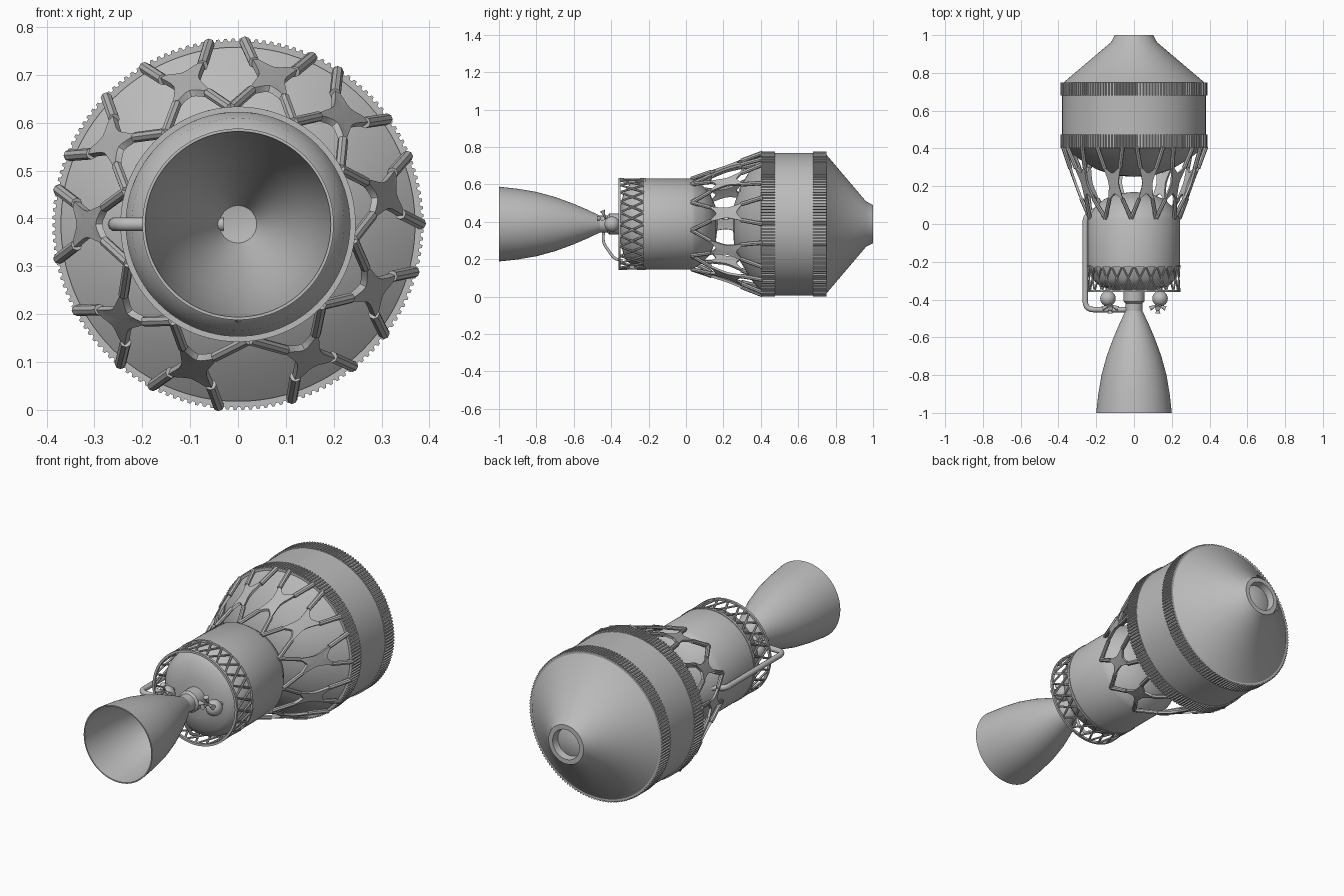
import bpy, bmesh, math
from mathutils import Vector, Matrix

if "Cube" in bpy.data.objects:
    bpy.data.objects.remove(bpy.data.objects["Cube"])

AXIS = Vector((0, 0, 0.388))
grey = bpy.data.materials.new("metal grey")
grey.diffuse_color = (0.5, 0.5, 0.5, 1)
grey.use_nodes = True
grey.node_tree.nodes["Principled BSDF"].inputs["Base Color"].default_value = grey.diffuse_color


def finish(bm, name, smooth=True):
    bmesh.ops.recalc_face_normals(bm, faces=bm.faces)
    me = bpy.data.meshes.new(name)
    bm.to_mesh(me)
    bm.free()
    ob = bpy.data.objects.new(name, me)
    bpy.context.collection.objects.link(ob)
    me.materials.append(grey)
    if smooth:
        bpy.context.view_layer.objects.active = ob
        ob.select_set(True)
        bpy.ops.object.shade_smooth_by_angle(angle=math.radians(35))
        ob.select_set(False)
    return ob


def polar(a, r, y):
    """Point at angle a (radians), radius r and station y on the long axis."""
    return AXIS + Vector((r * math.cos(a), y, r * math.sin(a)))


def lathe(name, profile, n=96, closed=False):
    """Revolve (radius, y) points around the long axis."""
    bm = bmesh.new()
    vs = [bm.verts.new(polar(0, r, y)) for r, y in profile]
    es = [bm.edges.new(p) for p in zip(vs, vs[1:])]
    if closed:
        es.append(bm.edges.new((vs[-1], vs[0])))
    bmesh.ops.spin(bm, geom=vs + es, cent=AXIS, axis=(0, 1, 0),
                   angle=2 * math.pi, steps=n, use_duplicate=False)
    bmesh.ops.remove_doubles(bm, verts=bm.verts, dist=1e-5)
    return finish(bm, name)


def bar(bm, a, b, r1, r2=None, n=8):
    d = b - a
    m = Matrix.Translation((a + b) / 2) @ d.to_track_quat('Z', 'Y').to_matrix().to_4x4()
    bmesh.ops.create_cone(bm, cap_ends=True, segments=n, radius1=r1,
                          radius2=r1 if r2 is None else r2, depth=d.length, matrix=m)


def pipe(name, points, r):
    cu = bpy.data.curves.new(name, 'CURVE')
    cu.dimensions = '3D'
    cu.bevel_depth, cu.bevel_resolution, cu.use_fill_caps = r, 3, True
    sp = cu.splines.new('POLY')
    # round each inner corner with a short quadratic bend
    pts = [Vector(p) for p in points]
    path = [pts[0]]
    for p, q, s in zip(pts, pts[1:], pts[2:]):
        k = min(0.045, (p - q).length * .45, (s - q).length * .45)
        u, v = q + (p - q).normalized() * k, q + (s - q).normalized() * k
        for i in range(6):
            t = i / 5
            path.append(u * (1 - t) ** 2 + q * 2 * t * (1 - t) + v * t * t)
    path.append(pts[-1])
    sp.points.add(len(path) - 1)
    for pt, co in zip(sp.points, path):
        pt.co = (*co, 1)
    cu.materials.append(grey)
    ob = bpy.data.objects.new(name, cu)
    bpy.context.collection.objects.link(ob)


# engine bell with inner wall, and the neck above it
bell = [(.2, -1), (.189, -.9), (.172, -.8), (.145, -.7), (.108, -.6), (.078, -.53), (.045, -.46)]
lathe("engine_bell", bell + [(r - .006, y) for r, y in reversed(bell)], closed=True)
lathe("engine_neck", [(0, -.45), (.045, -.46), (.045, -.42), (.056, -.41), (.056, -.35), (0, -.35)], 48)

# aft tank with shallow rear dome and rounded front dome
lathe("aft_tank", [(0, -.355), (.1, -.35), (.18, -.33), (.222, -.29), (.236, -.225), (.243, -.22),
                   (.243, .03), (.232, .05), (.205, .09), (.16, .13), (.09, .16), (0, .17)])

# lattice skirt: two hoops and crossing diagonals
for i, y in enumerate((-.355, -.222)):
    lathe(f"skirt_hoop_{i}", [(.234, y - .006), (.246, y - .006), (.246, y + .006), (.234, y + .006)],
          closed=True)
bm = bmesh.new()
STEP = 2 * math.pi / 24
for i in range(24):
    for s in (-1, 1):
        bar(bm, polar(i * STEP, .241, -.355), polar((i + s) * STEP, .241, -.222), .0055, n=6)
finish(bm, "skirt_lattice")

# main tank: rear dome, barrel, nose cone and recessed front port
lathe("main_tank", [(0, .25), (.1, .256), (.2, .29), (.3, .35), (.372, .41), (.381, .41), (.381, .745),
                    (.372, .75), (.122, .962), (.102, 1), (.078, 1), (.072, .965), (.04, .975), (0, .978)])

# ribbed bands around the main tank
N = 150
for name, y0, y1 in (("rear_ribbed_band", .402, .475), ("front_ribbed_band", .68, .75)):
    bm = bmesh.new()
    rings = []
    for r_in, y in ((True, y0), (False, y0), (False, y1), (True, y1)):
        ring = []
        for i in range(4 * N):
            r = .37 if r_in else (.388 if i % 4 < 2 else .382)
            ring.append(bm.verts.new(polar((i // 2 + .1 * (i % 2 * 2 - 1) + .5 * (i % 2)) * math.pi / N, r, y)))
        rings.append(ring)
    for p, q in zip(rings, rings[1:]):
        for i in range(4 * N):
            j = (i + 1) % (4 * N)
            bm.faces.new((p[i], p[j], q[j], q[i]))
    finish(bm, name, False)


# conical truss: concave four-pointed plates joined by struts
def cone(a, y, off=0):
    return polar(a, .243 + (y - .03) * .365 + off, y)


ANGLES = sorted(math.radians(d) for d in (180, 147, 110, 77, 46, 11, -26, -62, -107, -141))
bm = bmesh.new()
struts = bmesh.new()
MID, HY, HA = .215, .095, .15
for k, a in enumerate(ANGLES):
    prev = ANGLES[k - 1] - (2 * math.pi if k == 0 else 0)
    nxt = ANGLES[(k + 1) % 10] + (2 * math.pi if k == 9 else 0)
    corners = [(-1, -1), (1, -1), (1, 1), (-1, 1)]
    outline = []
    for (u0, v0), (u1, v1) in zip(corners, corners[1:] + corners[:1]):
        for i in range(6):
            t = i / 6
            pull = 1 - .42 * 4 * t * (1 - t)
            outline.append(((u0 + (u1 - u0) * t), (v0 + (v1 - v0) * t), pull))
    sheets = []
    for off in (-.007, .007):
        rim = [bm.verts.new(cone(a + u * p * HA, MID + v * p * HY, off)) for u, v, p in outline]
        hub = bm.verts.new(cone(a, MID, off))
        for i in range(len(rim)):
            bm.faces.new((rim[i - 1], rim[i], hub))
        sheets.append(rim)
    for i in range(len(outline)):
        bm.faces.new((sheets[0][i - 1], sheets[0][i], sheets[1][i], sheets[1][i - 1]))
    for s, other in ((-1, prev), (1, nxt)):
        bar(struts, cone(a + s * HA * .85, MID + HY * .85), cone(a + s * .19, .41), .012)
        bar(struts, cone(a + s * HA * .85, MID - HY * .85), cone((a + other) / 2, .03), .011)
finish(bm, "truss_plates")
finish(struts, "truss_struts")

# thruster pods on both sides of the neck
for side, sx in (("left", -1), ("right", 1)):
    c = AXIS + Vector((sx * .138, -.395, 0))
    bm = bmesh.new()
    bmesh.ops.create_uvsphere(bm, u_segments=24, v_segments=16, radius=.041, matrix=Matrix.Translation(c))
    bar(bm, c, c + Vector((0, .06, 0)), .012)
    hub = c + Vector((-sx * .012, -.035, .03))
    for d in ((1, -.4, 0), (-1, -.4, 0), (0, -.4, 1), (0, -1, 0)):
        v = Vector(d).normalized()
        bar(bm, hub, hub + v * .025, .006)
        bar(bm, hub + v * .02, hub + v * .045, .006, .014, 12)
    finish(bm, f"{side}_thruster_pod")

# feed pipes
Z = AXIS.z
pipe("side_feed_pipe", [(-.2, .075, Z), (-.258, .04, Z), (-.258, -.453, Z), (-.03, -.453, Z)], .0145)
pipe("lower_feed_pipe", [(0, -.44, Z - .03), (0, -.445, .29), (0, -.385, .205), (0, -.34, .19)], .008)
